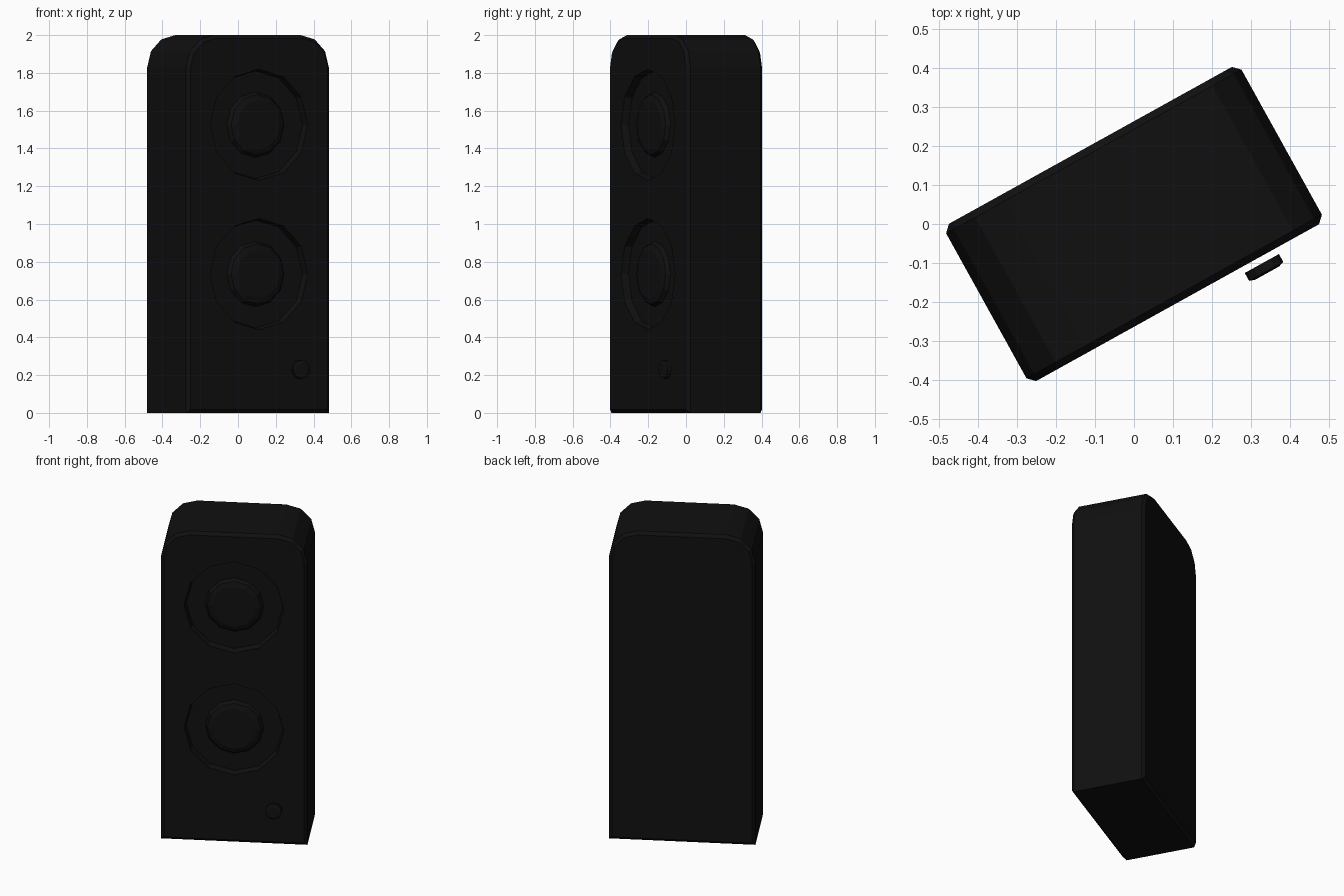
import bpy
from math import sin, cos, pi, radians

if "Cube" in bpy.data.objects:
    bpy.data.objects.remove(bpy.data.objects["Cube"])

TURN = radians(29)
W, D, H, R, B = 0.432, 0.23, 2.0, 0.17, 0.018
SIDES = 12

black = bpy.data.materials.new("black")
black.diffuse_color = (0.005, 0.005, 0.005, 1)
black.use_nodes = True
black.node_tree.nodes["Principled BSDF"].inputs["Base Color"].default_value = black.diffuse_color


def loft(name, rings):
    """Closed solid skinned through rings of equal point count, front to back."""
    n = len(rings[0])
    verts = [p for ring in rings for p in ring]
    faces = [list(range(n)), [(len(rings) - 1) * n + i for i in reversed(range(n))]]
    for k in range(len(rings) - 1):
        for i in range(n):
            j = (i + 1) % n
            faces.append([k * n + j, k * n + i, (k + 1) * n + i, (k + 1) * n + j])
    mesh = bpy.data.meshes.new(name)
    mesh.from_pydata(verts, [], faces)
    mesh.materials.append(black)
    ob = bpy.data.objects.new(name, mesh)
    bpy.context.collection.objects.link(ob)
    ob.rotation_euler.z = TURN
    return ob


def outline(y, inset):
    """Cabinet outline with two rounded top corners."""
    r = R - inset
    pts = [(-W + inset, y, inset), (W - inset, y, inset)]
    for side, angles in ((1, (0, 30, 60, 90)), (-1, (90, 60, 30, 0))):
        for a in map(radians, angles):
            pts.append((side * (W - R + r * cos(a)), y, H - R + r * sin(a)))
    return pts


def circle(x, y, z, r, n=SIDES):
    return [(x + r * sin(2 * pi * i / n), y, z - r * cos(2 * pi * i / n)) for i in range(n)]


# Cabinet with chamfered front and back rims
cabinet = loft("cabinet", [outline(-D, B), outline(-D + B, 0),
                           outline(D - B, 0), outline(D, B)])

# Speaker recesses and their raised centres
for label, z in (("upper", 1.525), ("lower", 0.735)):
    cutter = loft(label + "_recess_cutter",
                  [circle(0, -D - 0.1, z, 0.295), circle(0, -D, z, 0.295),
                   circle(0, -D + 0.04, z, 0.285)])
    cutter.hide_render = True
    cutter.hide_viewport = True
    cut = cabinet.modifiers.new(label + "_recess", 'BOOLEAN')
    cut.operation = 'DIFFERENCE'
    cut.solver = 'EXACT'
    cut.object = cutter
    loft(label + "_speaker_centre",
         [circle(0, -D + 0.008, z, 0.13), circle(0, -D + 0.018, z, 0.16),
          circle(0, -D + 0.045, z, 0.177)])

# Small knob standing just off the front
loft("knob", [circle(0.237, -0.275, 0.23, 0.035), circle(0.237, -0.27, 0.23, 0.05),
              circle(0.237, -0.247, 0.23, 0.05)])
